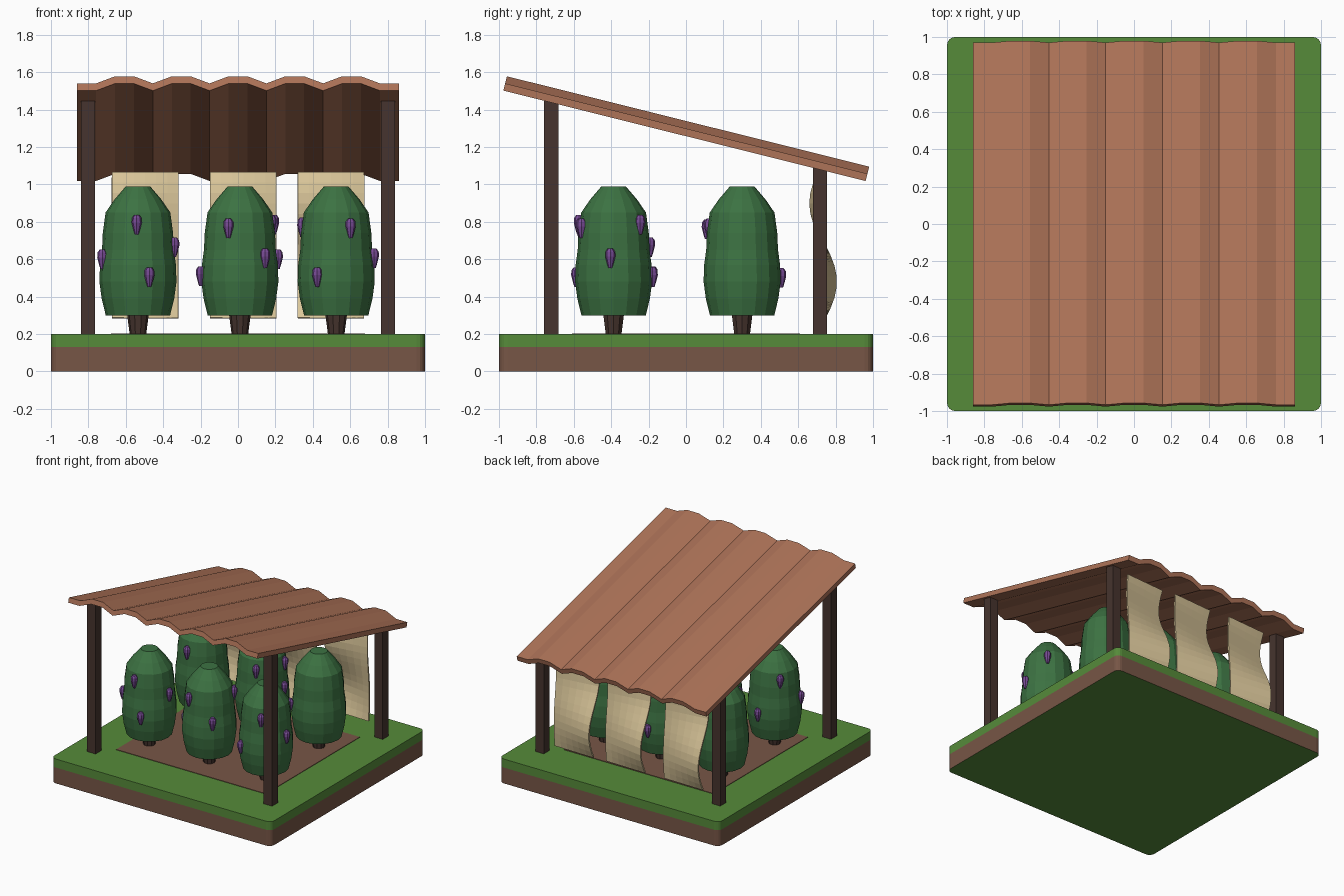
import bpy, bmesh, math
from mathutils import Matrix, Vector

if "Cube" in bpy.data.objects:
    bpy.data.objects.remove(bpy.data.objects["Cube"])


def mat(name, r, g, b):
    m = bpy.data.materials.new(name)
    lin = [((c / 255 + 0.055) / 1.055) ** 2.4 for c in (r, g, b)]
    m.diffuse_color = (*lin, 1)
    m.use_nodes = True
    m.node_tree.nodes["Principled BSDF"].inputs["Base Color"].default_value = m.diffuse_color
    return m


GRASS = mat("grass green", 86, 139, 58)
SOIL = mat("soil brown", 119, 86, 70)
WOOD = mat("dark wood", 70, 52, 46)
ROOF = mat("terracotta", 174, 115, 88)
LEAF = mat("leaf green", 60, 114, 66)
PURPLE = mat("aubergine purple", 122, 76, 152)
CLOTH = mat("cream cloth", 220, 200, 155)


def finish(name, bm, *mats):
    bmesh.ops.recalc_face_normals(bm, faces=bm.faces)
    me = bpy.data.meshes.new(name)
    bm.to_mesh(me)
    bm.free()
    for m in mats:
        me.materials.append(m)
    ob = bpy.data.objects.new(name, me)
    bpy.context.collection.objects.link(ob)
    return ob


def box(bm, x0, x1, y0, y1, z0, z1):
    m = Matrix.Translation(((x0 + x1) / 2, (y0 + y1) / 2, (z0 + z1) / 2))
    m = m @ Matrix.Diagonal((x1 - x0, y1 - y0, z1 - z0, 1))
    bmesh.ops.create_cube(bm, size=1, matrix=m)


def lathe(bm, profile, sides, centre):
    """Closed turned shape from (radius, z) points, bottom to top."""
    rings = []
    for r, z in profile:
        rings.append([bm.verts.new(Vector(centre) + Vector((
            r * math.cos(math.tau * i / sides), r * math.sin(math.tau * i / sides), z)))
            for i in range(sides)])
    for a, b in zip(rings, rings[1:]):
        for i in range(sides):
            j = (i + 1) % sides
            bm.faces.new((a[i], a[j], b[j], b[i]))
    bm.faces.new(rings[0][::-1])
    bm.faces.new(rings[-1])


# Base block: soil-coloured lower sides, grass elsewhere
bm = bmesh.new()
box(bm, -1, 1, -1, 1, 0, 0.2)
corners = [e for e in bm.edges if abs(e.verts[0].co.z - e.verts[1].co.z) > 0.1]
bmesh.ops.bevel(bm, geom=corners, offset=0.045, segments=4, profile=0.5, affect='EDGES')
bmesh.ops.bisect_plane(bm, geom=bm.verts[:] + bm.edges[:] + bm.faces[:],
                       plane_co=(0, 0, 0.13), plane_no=(0, 0, 1))
bm.normal_update()
for f in bm.faces:
    side = abs(f.normal.z) < 0.5
    f.material_index = 1 if side and f.calc_center_median().z < 0.13 else 0
finish("ground_block", bm, GRASS, SOIL)

# Soil bed
bm = bmesh.new()
box(bm, -0.68, 0.68, -0.61, 0.61, 0.197, 0.204)
finish("soil_bed", bm, SOIL)

# Posts
for label, y, top in (("front", -0.72, 1.455), ("back", 0.717, 1.093)):
    for side, s in (("left", -1), ("right", 1)):
        bm = bmesh.new()
        box(bm, s * 0.802 - 0.038, s * 0.802 + 0.038, y - 0.038, y + 0.038, 0.19, top)
        finish(f"{label}_{side}_post", bm, WOOD)

# Corrugated roof: five ridges, flat strip at both sides
bm = bmesh.new()
N, LEN, THICK, RIDGE = 17, 1.996, 0.04, 0.039
ends = []
for y in (-LEN / 2, LEN / 2):
    low, high = [], []
    for i in range(N + 1):
        x = -0.86 + 1.72 * i / N
        z = RIDGE if 0 < i < N and (i - 1) % 3 else 0
        low.append(bm.verts.new((x, y, z)))
        high.append(bm.verts.new((x, y, z + THICK)))
    ends.append((low, high))
(l0, h0), (l1, h1) = ends
for i in range(N):
    bm.faces.new((h0[i], h0[i + 1], h1[i + 1], h1[i]))
    bm.faces.new((l0[i], l1[i], l1[i + 1], l0[i + 1]))
    bm.faces.new((l0[i], l0[i + 1], h0[i + 1], h0[i]))
    bm.faces.new((l1[i], h1[i], h1[i + 1], l1[i + 1]))
for i in (0, N):
    bm.faces.new((l0[i], h0[i], h1[i], l1[i]))
roof = finish("corrugated_roof", bm, ROOF)
roof.location = (0, -0.008, 1.26)
roof.rotation_euler.x = -math.radians(14)

# Bushes with trunks
BUSH = [(0.172, 0.30), (0.194, 0.39), (0.206, 0.48), (0.203, 0.57), (0.192, 0.65),
        (0.188, 0.74), (0.173, 0.85), (0.125, 0.92), (0.065, 0.99)]
FRUIT = [(0.01, -0.052), (0.017, -0.03), (0.027, 0.01), (0.026, 0.035), (0.014, 0.052)]


def bush_radius(z):
    for (ra, za), (rb, zb) in zip(BUSH, BUSH[1:]):
        if za <= z <= zb:
            return ra + (rb - ra) * (z - za) / (zb - za)


# Fruit on each bush: (angle in degrees, height)
fruit = {
    ("front", "left"): [(-92, .785), (138, .79), (200, .6), (-5, .665), (-73, .505), (88, .51)],
    ("front", "middle"): [(-109, .765), (25, .785), (140, .775), (-48, .605), (185, .51), (85, .665)],
    ("front", "right"): [(-66, .765), (50, .785), (165, .77), (-5, .605), (-119, .505), (90, .505)],
    ("back", "left"): [(-92, .76), (-40, .52)],
    ("back", "middle"): [(-69, .765), (10, .785), (215, .515), (0, .6), (95, .5)],
    ("back", "right"): [],
}
for row, y in (("front", -0.387), ("back", 0.30)):
    for col, x in (("left", -0.535), ("middle", 0.01), ("right", 0.525)):
        bm = bmesh.new()
        lathe(bm, [(0.043, 0.19), (0.06, 0.32)], 10, (x, y, 0))
        finish(f"{row}_{col}_trunk", bm, WOOD)
        bm = bmesh.new()
        lathe(bm, BUSH, 16, (x, y, 0))
        finish(f"{row}_{col}_bush", bm, LEAF)
        if fruit[row, col]:
            bm = bmesh.new()
            for deg, z in fruit[row, col]:
                a, r = math.radians(deg), bush_radius(z) + 0.004
                lathe(bm, FRUIT, 8, (x + r * math.cos(a), y + r * math.sin(a), z))
            finish(f"{row}_{col}_aubergines", bm, PURPLE)

# Billowing cloth panels: the wave grows towards the left edge
for label, cx in (("left", -0.497), ("middle", 0.028), ("right", 0.497)):
    bm = bmesh.new()
    COLS, ROWS = 6, 14
    grid = []
    for j in range(ROWS + 1):
        z = 1.065 - 0.78 * j / ROWS
        line = []
        for i in range(COLS + 1):
            u = i / COLS
            wave = math.sin((0.69 - z) / 0.42 * math.pi)
            y = 0.733 + 0.068 * wave * (1 - 0.8 * u)
            line.append(bm.verts.new((cx + 0.355 * (u - 0.5), y, z)))
        grid.append(line)
    for a, b in zip(grid, grid[1:]):
        for i in range(COLS):
            bm.faces.new((a[i], a[i + 1], b[i + 1], b[i]))
    panel = finish(f"{label}_cloth_panel", bm, CLOTH)
    mod = panel.modifiers.new("thickness", 'SOLIDIFY')
    mod.thickness, mod.offset = 0.012, 0
